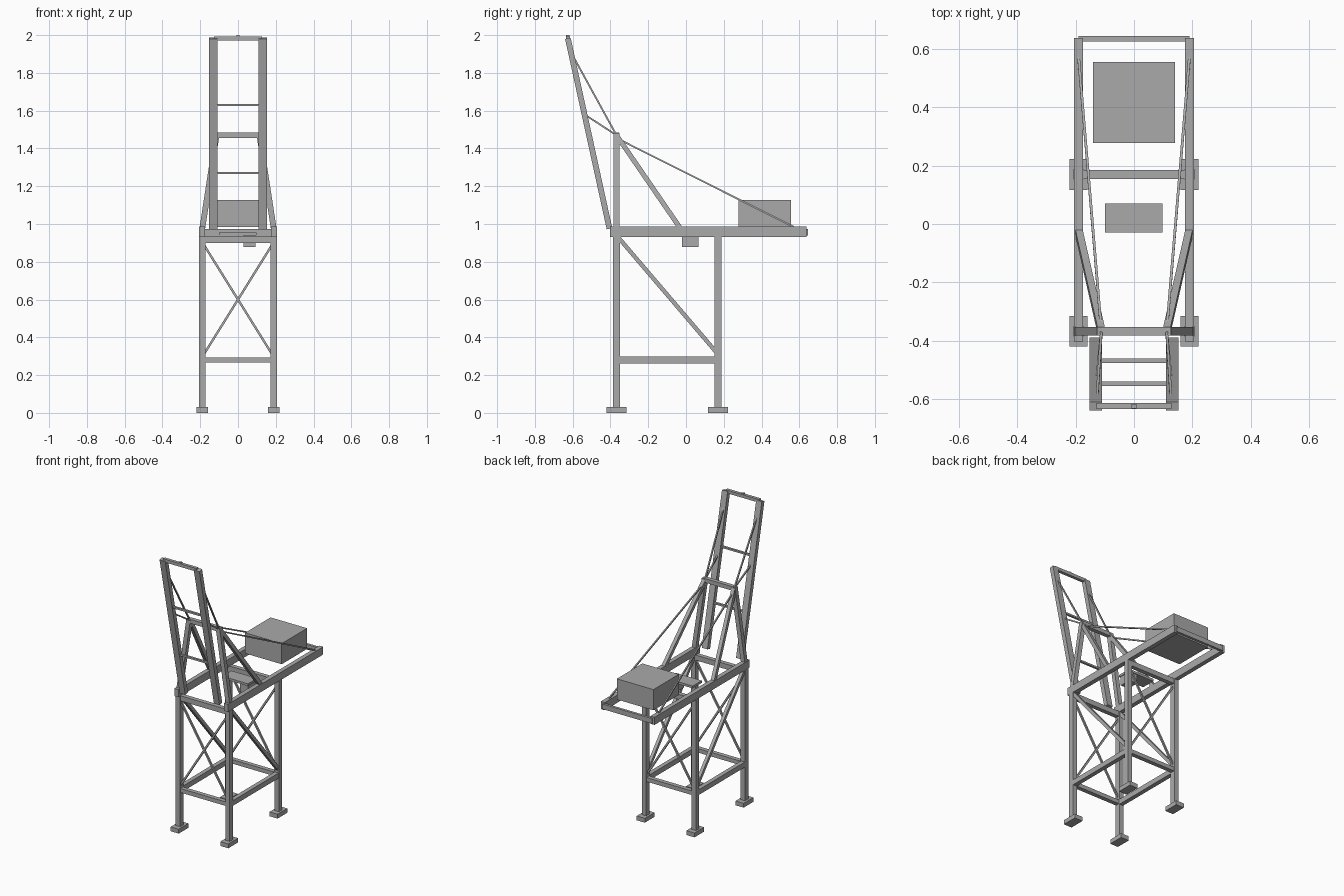
import bpy
from mathutils import Vector, Matrix

cube = bpy.data.objects.get("Cube")
if cube:
    bpy.data.objects.remove(cube, do_unlink=True)

steel = bpy.data.materials.new("grey steel")
steel.use_nodes = True
GREY = (0.4, 0.4, 0.4, 1)
steel.diffuse_color = GREY
steel.node_tree.nodes["Principled BSDF"].inputs["Base Color"].default_value = GREY


def beam(name, a, b, width, depth):
    """Straight bar from a to b; width runs along x (or y for bars along x)."""
    a, b = Vector(a), Vector(b)
    axis = (b - a).normalized()
    ref = Vector((0, 1, 0)) if abs(axis.x) > 0.9 else Vector((1, 0, 0))
    side = (ref - axis * ref.dot(axis)).normalized()
    up = axis.cross(side)
    frame = Matrix((side, up, axis)).transposed()
    bpy.ops.mesh.primitive_cube_add(size=1)
    ob = bpy.context.object
    ob.name = ob.data.name = name
    size = Matrix.Diagonal((width, depth, (b - a).length, 1))
    ob.data.transform(frame.to_4x4() @ size)
    ob.location = (a + b) / 2
    ob.data.materials.append(steel)
    return ob


def box(name, lo, hi):
    """Upright box between two corners."""
    mx, my = (lo[0] + hi[0]) / 2, (lo[1] + hi[1]) / 2
    return beam(name, (mx, my, lo[2]), (mx, my, hi[2]), hi[0] - lo[0], hi[1] - lo[1])


X = 0.19                  # half gauge of legs and girders
FRONT, REAR = -0.368, 0.17
APEX_X, APEX_Z = 0.112, 1.47


def boom_point(x, z):
    return (x, -0.405 - 0.221 * (z - 0.975) / 1.01, z)


# Portal frames: cross beams and crossed braces, front and rear
for end, y in (("front", FRONT), ("rear", REAR)):
    beam(end + "_upper_cross_beam", (-0.205, y, 0.918), (0.205, y, 0.918), 0.03, 0.036)
    beam(end + "_lower_cross_beam", (-X, y, 0.28), (X, y, 0.28), 0.03, 0.028)
    for s in (-1, 1):
        beam(end + "_cross_brace", (-s * X, y, 0.295), (s * X, y, 0.905), 0.012, 0.012)

# Everything that is mirrored left and right
for side, s in (("left", 1), ("right", -1)):
    x = s * X
    for end, y in (("front", FRONT), ("rear", REAR)):
        name = f"{end}_{side}_"
        box(name + "foot", (x - 0.031, y - 0.053, 0), (x + 0.031, y + 0.053, 0.03))
        box(name + "leg", (x - 0.017, y - 0.018, 0.03), (x + 0.017, y + 0.018, 0.935))
    beam(side + "_lower_side_beam", (x, FRONT, 0.28), (x, REAR, 0.28), 0.03, 0.036)
    beam(side + "_side_brace", (x, FRONT, 0.94), (x, REAR, 0.31), 0.022, 0.022)
    beam(side + "_girder", (x, -0.403, 0.959), (x, 0.638, 0.959), 0.031, 0.053)

    # Tower frame
    apex = (s * APEX_X, FRONT, APEX_Z)
    beam(side + "_tower_post", (x, FRONT, 0.97), (s * APEX_X, FRONT, 1.48), 0.03, 0.03)
    beam(side + "_tower_back_leg", (x, -0.025, 0.97), apex, 0.025, 0.026)

    # Raised boom chord and the stays
    beam(side + "_boom_chord", boom_point(s * 0.131, 0.975),
         boom_point(s * 0.131, 1.983), 0.043, 0.03)
    beam(side + "_upper_forestay", apex, boom_point(s * 0.128, 1.91), 0.009, 0.009)
    beam(side + "_lower_forestay", apex, boom_point(s * 0.128, 1.58), 0.009, 0.009)
    beam(side + "_backstay", (s * APEX_X, FRONT, 1.455), (x, 0.57, 0.985), 0.009, 0.009)

# Ties across tower, boom and girders
beam("tower_top_beam", (-APEX_X, FRONT, 1.47), (APEX_X, FRONT, 1.47), 0.028, 0.028)
for z in (1.27, 1.63):
    beam("boom_tie", boom_point(-0.115, z), boom_point(0.115, z), 0.015, 0.012)
beam("boom_tip_beam", boom_point(-0.128, 1.982), boom_point(0.128, 1.982), 0.021, 0.022)
box("tip_lamp", (-0.008, -0.634, 1.985), (0.008, -0.618, 2.0))
beam("girder_rear_beam", (-X, 0.636, 0.957), (X, 0.636, 0.957), 0.018, 0.035)

# Machinery house, trolley and operator cabin
box("machinery_house", (-0.14, 0.278, 0.985), (0.14, 0.556, 1.128))
box("trolley", (-0.1, -0.03, 0.94), (0.097, 0.07, 0.956))
box("operator_cabin", (0.03, -0.02, 0.877), (0.092, 0.065, 0.94))
